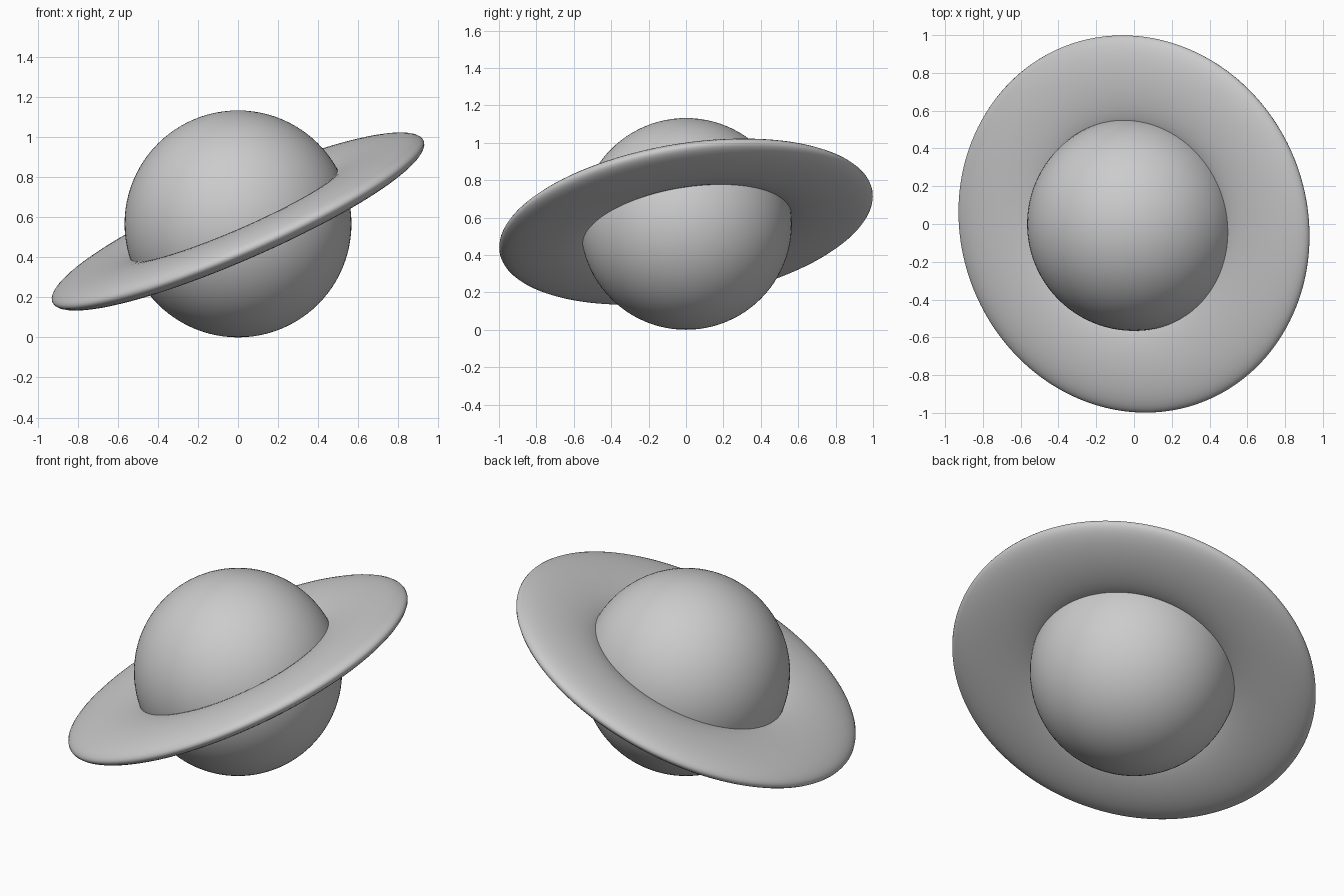
import bpy
from mathutils import Matrix, Vector

cube = bpy.data.objects.get("Cube")
if cube:
    bpy.data.objects.remove(cube, do_unlink=True)

# Single plain grey for the whole model
GREY = (0.6, 0.6, 0.6, 1.0)
grey = bpy.data.materials.new("plain grey")
grey.use_nodes = True
grey.diffuse_color = GREY
grey.node_tree.nodes["Principled BSDF"].inputs["Base Color"].default_value = GREY

RADIUS = 0.566


def finish(name):
    """Name the active object, colour it and smooth its faces."""
    obj = bpy.context.object
    obj.name = name
    obj.data.name = name
    obj.data.materials.append(grey)
    bpy.ops.object.shade_smooth()
    return obj


# Planet globe resting on the ground plane
bpy.ops.mesh.primitive_uv_sphere_add(segments=96, ring_count=48, radius=RADIUS,
                                     location=(0, 0, RADIUS))
finish("planet_globe")

# Broad ring: a flattened torus, tilted up towards +x and slightly towards +y
bpy.ops.mesh.primitive_torus_add(major_segments=160, minor_segments=40,
                                 major_radius=0.76, minor_radius=0.25)
ring = finish("planet_ring")
axis = Vector((-0.395, -0.15, 0.906)).normalized()
tilt = Vector((0, 0, 1)).rotation_difference(axis)
ring.data.transform(Matrix.Diagonal((1, 1, 0.28, 1)))
ring.data.transform(tilt.to_matrix().to_4x4())
ring.location = (0, 0, 0.578)
